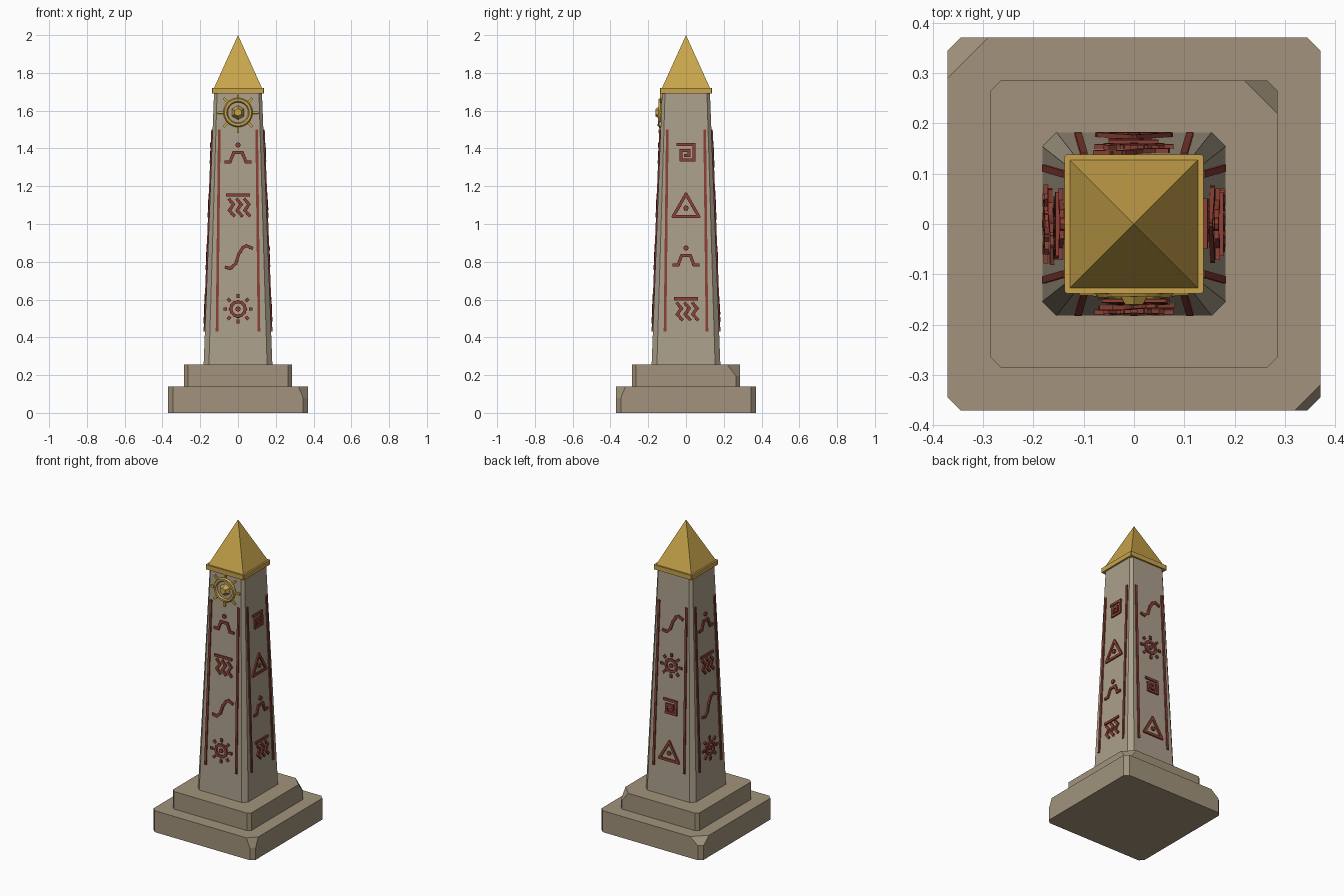
import bpy, bmesh, math
from mathutils import Matrix, Vector

if "Cube" in bpy.data.objects:
    bpy.data.objects.remove(bpy.data.objects["Cube"])


def material(name, rgb):
    m = bpy.data.materials.new(name)
    m.diffuse_color = (*rgb, 1)
    m.use_nodes = True
    m.node_tree.nodes["Principled BSDF"].inputs["Base Color"].default_value = m.diffuse_color
    return m


BASE = material("sandstone", (0.36, 0.29, 0.20))
SHAFT = material("pale_stone", (0.41, 0.35, 0.26))
GOLD = material("gold", (0.58, 0.37, 0.07))
RED = material("red_paint", (0.26, 0.05, 0.035))


def finish(bm, name, mat):
    bmesh.ops.recalc_face_normals(bm, faces=bm.faces)
    me = bpy.data.meshes.new(name)
    bm.to_mesh(me)
    bm.free()
    me.materials.append(mat)
    ob = bpy.data.objects.new(name, me)
    bpy.context.collection.objects.link(ob)
    return ob


def ring(bm, h, c, z):
    """Square of half size h with corners cut by c (c=0: plain square)."""
    pts = []
    for k in range(4):
        r = Matrix.Rotation(k * math.pi / 2, 3, 'Z')
        for p in ([(h - c, -h, z), (h, -h + c, z)] if c else [(h, -h, z)]):
            pts.append(bm.verts.new(r @ Vector(p)))
    return pts


def block(name, mat, levels, chips=()):
    """Loft square sections (half, cut, z); chips = (sx, sy, leg, drop) broken top corners."""
    bm = bmesh.new()
    rings = [ring(bm, *lv) for lv in levels]
    for a, b in zip(rings, rings[1:]):
        n = len(a)
        for i in range(n):
            bm.faces.new((a[i], a[(i + 1) % n], b[(i + 1) % n], b[i]))
    bm.faces.new(rings[0])
    bm.faces.new(rings[-1])
    h, c, z = levels[-1]
    for sx, sy, leg, drop in chips:
        p1 = Vector((sx * h, sy * (h - leg), z))
        p2 = Vector((sx * (h - leg), sy * h, z))
        p3 = Vector((sx * (h - c / 2), sy * (h - c / 2), z - drop))
        no = (p2 - p1).cross(p3 - p1)
        if no.z < 0:
            no = -no
        res = bmesh.ops.bisect_plane(bm, geom=bm.verts[:] + bm.edges[:] + bm.faces[:],
                                     plane_co=p1, plane_no=no, clear_outer=True)
        bmesh.ops.edgeloop_fill(bm, edges=[e for e in res["geom_cut"]
                                           if isinstance(e, bmesh.types.BMEdge)])
    return finish(bm, name, mat)


# Stepped plinth, tapering shaft, capstone
block("plinth_lower", BASE, [(0.37, 0.025, 0), (0.37, 0.025, 0.14)],
      [(-1, 1, 0.08, 0.045), (1, -1, 0.05, 0.06)])
block("plinth_upper", BASE, [(0.285, 0.02, 0.14), (0.285, 0.02, 0.255)], [(1, 1, 0.066, 0.06)])
Z0, Z1, H0, H1 = 0.255, 1.69, 0.182, 0.127
block("shaft", SHAFT, [(H0, 0.028, Z0), (H1, 0.016, Z1)])
block("cap_band", GOLD, [(0.138, 0.004, 1.69), (0.138, 0.004, 1.72)])
cap = bmesh.new()
bmesh.ops.create_cone(cap, cap_ends=True, segments=4, radius1=0.127 * math.sqrt(2), radius2=0,
                      depth=0.28, matrix=Matrix.Translation((0, 0, 1.86)) @ Matrix.Rotation(math.pi / 4, 4, 'Z'))
finish(cap, "cap_pyramid", GOLD)

TILT = math.atan((H0 - H1) / (Z1 - Z0))


def face_frame(side, z):
    """Frame on a shaft face: x across, z up the slope, -y outward."""
    half = H0 + (H1 - H0) * (z - Z0) / (Z1 - Z0)
    return (Matrix.Rotation(side * math.pi / 2, 4, 'Z') @ Matrix.Translation((0, -half, z))
            @ Matrix.Rotation(-TILT, 4, 'X'))


def bar(bm, frame, a, b, w=0.016, out=0.009, extend=0.006):
    a, b = Vector(a), Vector(b)
    d = b - a
    m = (frame @ Matrix.Translation(((a.x + b.x) / 2, 0, (a.y + b.y) / 2))
         @ Matrix.Rotation(-math.atan2(d.y, d.x), 4, 'Y')
         @ Matrix.Diagonal((d.length + 2 * extend, 2 * out, w, 1)))
    bmesh.ops.create_cube(bm, size=1, matrix=m)


def stud(bm, frame, u, v, r1, r2, out, n):
    m = frame @ Matrix.Translation((u, -out / 2, v)) @ Matrix.Rotation(math.pi / 2, 4, 'X')
    bmesh.ops.create_cone(bm, cap_ends=True, segments=n, radius1=r1, radius2=r2, depth=out, matrix=m)


def polar(r, i, n):
    return (r * math.sin(2 * math.pi * i / n), r * math.cos(2 * math.pi * i / n))


def rays(bm, frame, r0, r1, w, out):
    for i in range(8):
        bar(bm, frame, polar(r0, i, 8), polar(r1, i, 8), w, out, 0)


# Carved signs as strokes (polylines) plus dots, in face coordinates
circle = [polar(0.038, i, 12) for i in range(13)]
waves = [[(x, 0.03), (x + 0.022, 0.004), (x, -0.028), (x + 0.025, -0.056)] for x in (-0.046, -0.005, 0.036)]
SIGNS = [
    ("arch", [[(-0.066, -0.042), (-0.042, -0.042), (-0.023, 0.008), (0.023, 0.008),
               (0.042, -0.042), (0.066, -0.042)]], [(0, 0.048)]),
    ("water", [[(-0.058, 0.054), (0.058, 0.054)]] + waves, []),
    ("serpent", [[(-0.064, -0.055), (-0.04, -0.06), (-0.012, -0.035), (0.004, 0.015),
                  (0.026, 0.05), (0.045, 0.06), (0.073, 0.048)]], []),
    ("sun", [circle], [(0, 0)]),
    ("spiral", [[(-0.043, 0.05), (0.043, 0.05), (0.043, -0.031), (-0.027, -0.031), (-0.027, 0.02),
                 (0.017, 0.02), (0.017, -0.008), (-0.004, -0.008)]], []),
    ("triangle", [[(0, 0.058), (0.068, -0.06), (-0.068, -0.06), (0, 0.058)]], [(0, -0.016)]),
]

for side, (label, first) in enumerate([("front", 0), ("right", 4), ("back", 2), ("left", 0)]):
    for row, z in enumerate((1.37, 1.10, 0.825, 0.55)):
        name, strokes, dots = SIGNS[(first + row) % 6]
        bm, fr = bmesh.new(), face_frame(side, z)
        for path in strokes:
            for a, b in zip(path, path[1:]):
                bar(bm, fr, a, b)
        for u, v in dots:
            stud(bm, fr, u, v, 0.014, 0.014, 0.01, 8)
        if name == "sun":
            rays(bm, fr, 0.057, 0.078, 0.016, 0.009)
        finish(bm, f"{label}_{name}_sign", RED)
    # Border strips either side of the signs
    bm, fr = bmesh.new(), face_frame(side, 0.965)
    for s in (-1, 1):
        bar(bm, fr, (s * 0.111, -0.535), (s * 0.099, 0.535), 0.014, 0.007, 0)
    finish(bm, f"{label}_border_strips", RED)

# Gold sun emblem on the front
fr = face_frame(0, 1.59)
bm = bmesh.new()
stud(bm, fr, 0, 0, 0.038, 0.02, 0.03, 6)
rays(bm, fr, 0.078, 0.108, 0.013, 0.010)
finish(bm, "emblem_core_and_rays", GOLD)
bpy.ops.mesh.primitive_torus_add(major_radius=0.066, minor_radius=0.012, major_segments=20, minor_segments=6)
torus = bpy.context.object
torus.name = "emblem_ring"
torus.matrix_world = fr @ Matrix.Translation((0, -0.006, 0)) @ Matrix.Rotation(math.pi / 2, 4, 'X')
torus.data.materials.append(GOLD)
